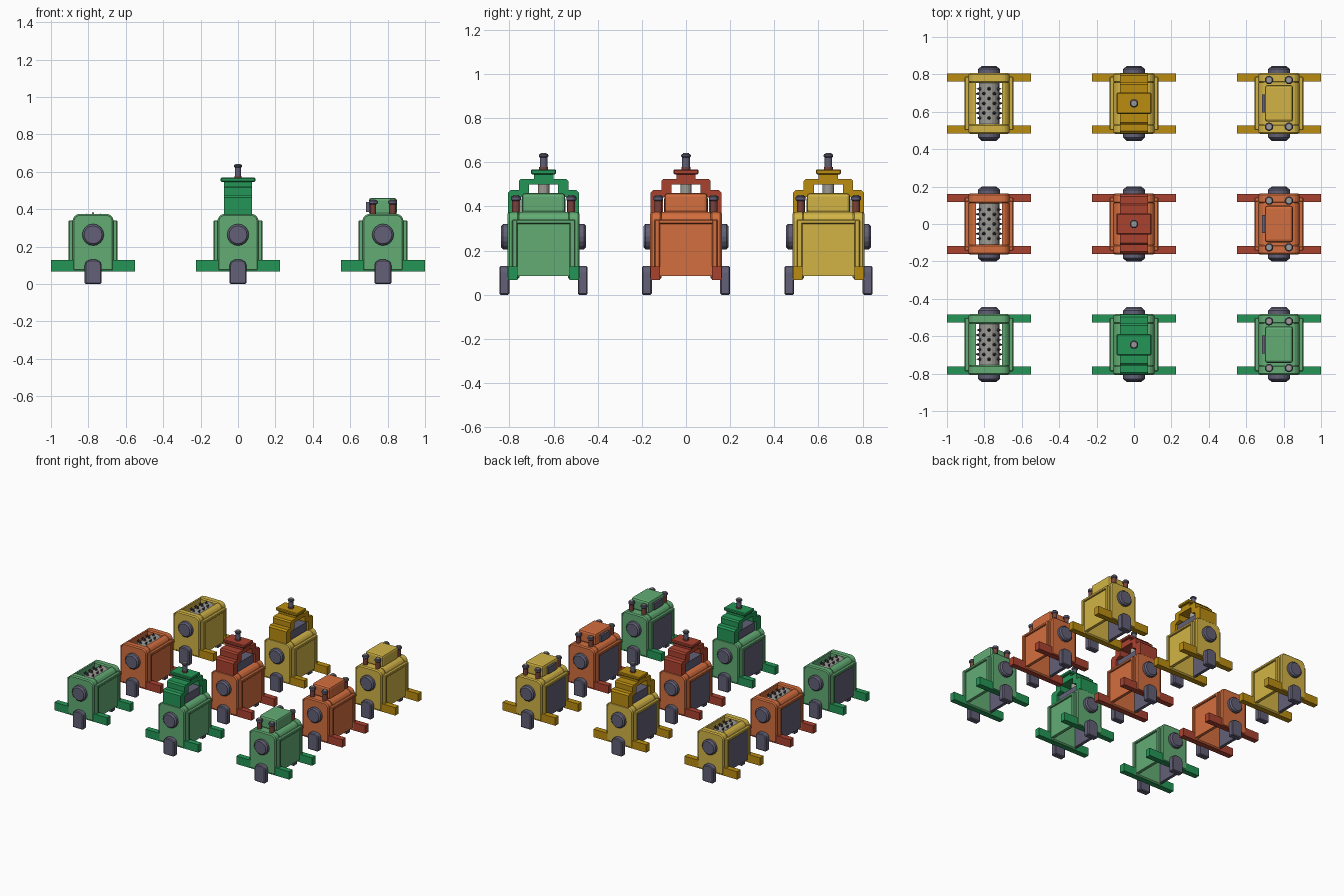
import bpy, bmesh, math
from mathutils import Vector, Matrix

if "Cube" in bpy.data.objects:
    bpy.data.objects.remove(bpy.data.objects["Cube"])

def lin(c):
    c /= 255
    return c / 12.92 if c <= 0.04045 else ((c + 0.055) / 1.055) ** 2.4

def material(name, rgb):
    m = bpy.data.materials.new(name)
    m.diffuse_color = (*[lin(c) for c in rgb], 1)
    m.use_nodes = True
    m.node_tree.nodes["Principled BSDF"].inputs["Base Color"].default_value = m.diffuse_color
    return m

GREY = material("slate grey", (98, 96, 118))
STEEL = material("light steel", (158, 155, 148))
DARK = material("dark spike", (66, 62, 74))
RUST = material("rust red", (122, 66, 60))
ROWS = [
    ("green", -0.645, material("soft green", (98, 172, 116)), material("deep green", (36, 150, 86))),
    ("orange", 0.0, material("orange", (212, 110, 62)), material("brick red", (170, 66, 48))),
    ("yellow", 0.645, material("mustard", (210, 180, 70)), material("dark gold", (186, 140, 16))),
]
origin = Vector((0, 0, 0))
prefix = ""

def finish(name, bm, mat, bevel=0.0, segs=1, smooth=False):
    bmesh.ops.recalc_face_normals(bm, faces=bm.faces)
    for f in bm.faces:
        f.smooth = smooth and len(f.verts) == 4
    me = bpy.data.meshes.new(name)
    bm.to_mesh(me)
    bm.free()
    me.materials.append(mat)
    ob = bpy.data.objects.new(prefix + name, me)
    ob.location = origin
    bpy.context.collection.objects.link(ob)
    if bevel:
        mod = ob.modifiers.new("bevel", "BEVEL")
        mod.width, mod.segments, mod.limit_method = bevel, segs, "ANGLE"
    return ob

def box(name, x, y, z, mat, bevel=0.0, segs=1):
    """Box from (min, max) ranges."""
    bm = bmesh.new()
    bmesh.ops.create_cube(bm, size=1)
    for v in bm.verts:
        v.co = [r[0] if c < 0 else r[1] for r, c in zip((x, y, z), v.co)]
    return finish(name, bm, mat, bevel, segs)

def prism(name, pts, axis, a, b, mat, bevel=0.0):
    """Profile extruded from a to b; pts are (x,z) for axis y, (y,z) for axis x."""
    bm = bmesh.new()
    place = (lambda p, t: (p[0], t, p[1])) if axis == "y" else (lambda p, t: (t, p[0], p[1]))
    f = bm.faces.new([bm.verts.new(place(p, a)) for p in pts])
    ex = bmesh.ops.extrude_face_region(bm, geom=[f])
    d = (0, b - a, 0) if axis == "y" else (b - a, 0, 0)
    bmesh.ops.translate(bm, vec=d, verts=[g for g in ex["geom"] if isinstance(g, bmesh.types.BMVert)])
    return finish(name, bm, mat, bevel)

def rod(name, at, r1, r2, length, mat, sides=12, axis="z", bevel=0.0):
    """Cylinder or cone centred at a point."""
    bm = bmesh.new()
    rot = Matrix.Rotation(-math.pi / 2, 4, "X") if axis == "y" else Matrix()
    bmesh.ops.create_cone(bm, cap_ends=True, segments=sides, radius1=r1, radius2=r2,
                          depth=length, matrix=Matrix.Translation(at) @ rot)
    return finish(name, bm, mat, bevel)

def arc(cx, cz, r, a0, a1, n):
    return [(cx + r * math.cos(math.radians(a0 + (a1 - a0) * i / n)),
             cz + r * math.sin(math.radians(a0 + (a1 - a0) * i / n))) for i in range(n + 1)]

def bolt(name, x, y, z0, shaft_top, top, low):
    rod(name + "_shaft", (x, y, (z0 + shaft_top) / 2), 0.017, 0.017, shaft_top - z0, low)
    rod(name + "_head", (x, y, (shaft_top + top) / 2), 0.023, 0.023, top - shaft_top, GREY, bevel=0.005)
    rod(name + "_tip", (x, y, top), 0.014, 0.014, 0.006, STEEL)

def body(main, accent):
    """Hollow housing with end plates, framed sides, feet and dials."""
    plate = [(-0.11, 0.07), (0.11, 0.07)] + arc(0.07, 0.335, 0.04, 0, 90, 4) + arc(-0.07, 0.335, 0.04, 90, 180, 4)
    leg = [(-0.045, 0), (0.045, 0)] + arc(0.015, 0.1, 0.03, 0, 90, 3) + arc(-0.015, 0.1, 0.03, 90, 180, 3)
    leg = [(max(-0.045, min(0.045, x)), z) for x, z in leg]
    for s, e in ((-1, "front"), (1, "back")):
        prism(e + "_plate", plate, "y", s * 0.11, s * 0.163, main, 0.008)
        box(e + "_foot_bar", (-0.225, 0.225), sorted((s * 0.118, s * 0.16)), (0.067, 0.128), accent)
        prism(e + "_leg", leg, "y", s * 0.155, s * 0.2, GREY, 0.006)
        rod(e + "_dial", (0, s * 0.172, 0.263), 0.058, 0.058, 0.042, GREY, 16, "y", 0.01)
    for s, e in ((-1, "left"), (1, "right")):
        rail = [(s * x, z) for x, z in [(0.075, 0.32), (0.11, 0.32)] + arc(0.07, 0.335, 0.04, 0, 90, 4)]
        prism(e + "_top_rail", rail, "y", -0.112, 0.112, main)
        jamb_x = sorted((s * 0.1, s * 0.13))
        for t in (-1, 1):
            box(e + "_side_post", jamb_x, sorted((t * 0.118, t * 0.143)), (0.07, 0.34), main, 0.004)
        box(e + "_side_header", jamb_x, (-0.125, 0.125), (0.32, 0.34), main, 0.004)
        # the left panel is grey, the right one body coloured
        box(e + "_panel", sorted((s * 0.095, s * 0.118)), (-0.12, 0.12), (0.085, 0.325),
            GREY if s < 0 else main)

def roller():
    """Spiked drum in the open top."""
    cz = 0.31
    rod("roller_drum", (0, 0, cz), 0.055, 0.055, 0.224, STEEL, 20, "y")
    bm = bmesh.new()
    for row in range(7):
        for k in range(6):
            a = math.radians(60 * k + 30 * (row % 2))
            d = Vector((math.sin(a), 0, math.cos(a)))
            m = Matrix.Translation(Vector((0, (row - 3) * 0.026, cz)) + d * 0.063) @ d.to_track_quat("Z", "Y").to_matrix().to_4x4()
            bmesh.ops.create_cone(bm, cap_ends=True, segments=6, radius1=0.011, radius2=0.001, depth=0.026, matrix=m)
    finish("roller_spikes", bm, DARK)

def press(accent):
    """Stepped arch with a piston and a screw on top."""
    half = [(0.16, 0.37), (0.16, 0.463), (0.148, 0.475), (0.112, 0.475), (0.112, 0.515), (0.102, 0.525)]
    inner = [(0.065, 0.5), (0.065, 0.455), (0.105, 0.44), (0.105, 0.37)]
    pts = half + [(-y, z) for y, z in reversed(half)]
    pts += [(-y, z) for y, z in reversed(inner)] + inner
    prism("press_arch", pts, "x", -0.075, 0.075, accent)
    box("press_bed", (-0.076, 0.076), (-0.112, 0.112), (0.345, 0.372), GREY)
    box("press_block", (-0.06, 0.06), (-0.1, 0.1), (0.37, 0.435), GREY)
    rod("press_piston", (0, 0, 0.47), 0.026, 0.026, 0.08, STEEL, 16)
    box("cap_base", (-0.075, 0.075), (-0.044, 0.044), (0.515, 0.548), accent)
    box("cap_plate", (-0.093, 0.093), (-0.057, 0.057), (0.545, 0.568), accent, 0.005)
    rod("screw_collar", (0, 0, 0.572), 0.02, 0.02, 0.012, RUST)
    bolt("press_screw", 0, 0, 0.566, 0.622, 0.638, GREY)

def lid(main):
    """Closed top with a raised hatch, side vent and four bolts."""
    box("lid_deck", (-0.08, 0.08), (-0.115, 0.115), (0.335, 0.373), main)
    box("lid_hatch", (-0.075, 0.075), (-0.098, 0.098), (0.37, 0.46), main, 0.014, 2)
    box("lid_vent", (-0.09, -0.07), (-0.048, 0.048), (0.385, 0.437), GREY)
    for x in (-0.053, 0.053):
        for y in (-0.125, 0.125):
            bolt("lid_bolt", x, y, 0.37, 0.425, 0.448, RUST)

# three kinds of machine, in three colour rows
for row, y, main, accent in ROWS:
    for kind, x in (("roller", -0.775), ("press", 0.0), ("lidded", 0.775)):
        origin = Vector((x, y, 0))
        prefix = f"{row}_{kind}_"
        body(main, accent)
        if kind == "roller":
            roller()
        elif kind == "press":
            press(accent)
        else:
            lid(main)
